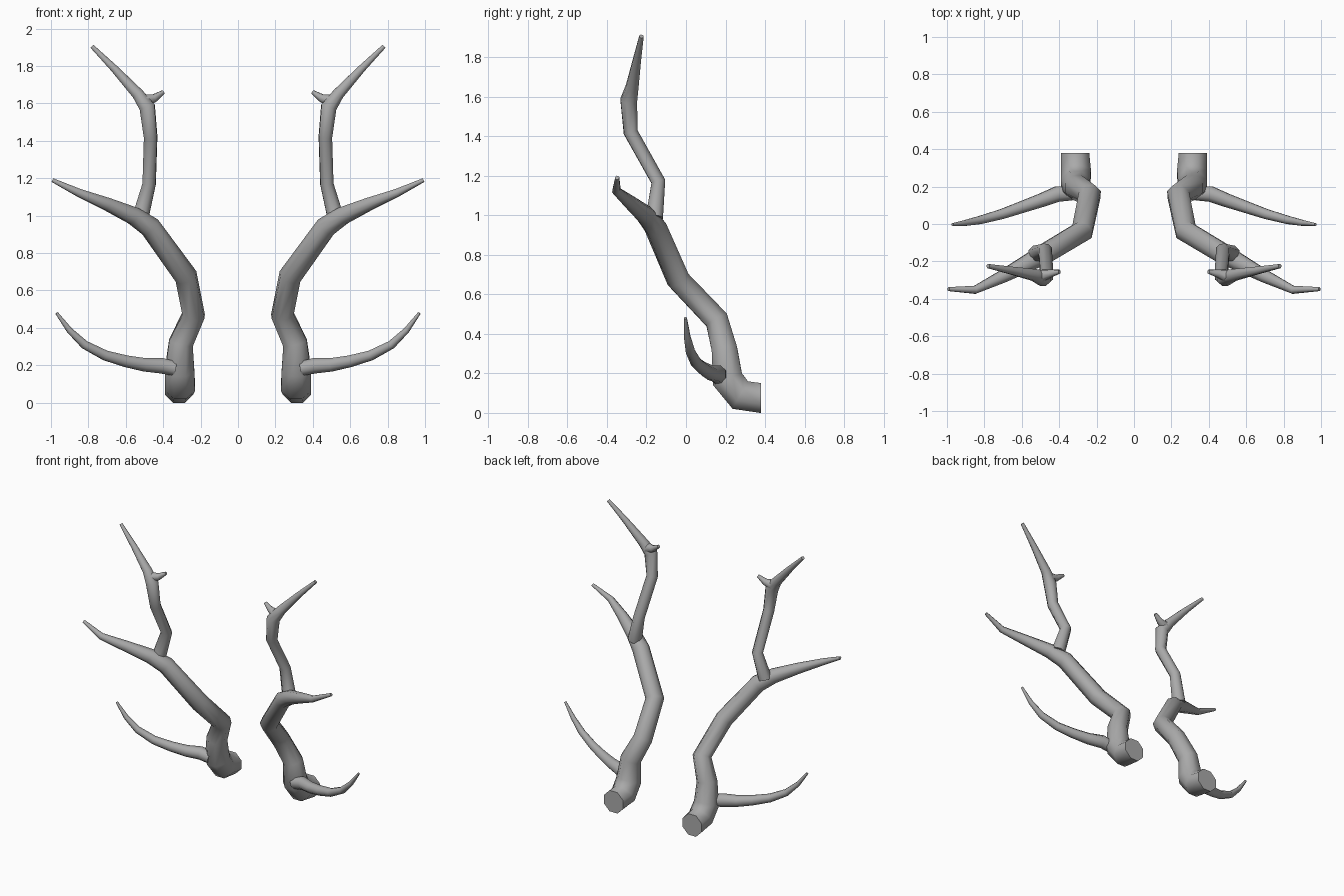
import bpy, bmesh, math
from mathutils import Vector

if "Cube" in bpy.data.objects:
    bpy.data.objects.remove(bpy.data.objects["Cube"])

GREY = (0.4, 0.4, 0.4, 1)
mat = bpy.data.materials.new("antler grey")
mat.use_nodes = True
mat.diffuse_color = GREY
mat.node_tree.nodes["Principled BSDF"].inputs["Base Color"].default_value = GREY


def tube(name, path, side, first_dir=None, sides=8):
    """Sweep a tapering ring along (x, y, z, radius) points."""
    bm = bmesh.new()
    pts = [Vector((side * x, y, z)) for x, y, z, r in path]
    steps = [(b - a).normalized() for a, b in zip(pts, pts[1:])]
    u, rings = None, []
    for i, p in enumerate(pts):
        t = (steps[max(i - 1, 0)] + steps[min(i, len(steps) - 1)]).normalized()
        if i == 0 and first_dir:
            t = Vector(first_dir)
        if u is None:
            u = Vector((side, 0, 0)) if abs(t.x) < 0.8 else Vector((0, 0, 1))
        u = (u - t * u.dot(t)).normalized()
        v = t.cross(u)
        angles = [math.tau * (k + 0.5) / sides for k in range(sides)]
        rings.append([bm.verts.new(p + path[i][3] * (u * math.cos(a) + v * math.sin(a)))
                      for a in angles])
    for a, b in zip(rings, rings[1:]):
        for k in range(sides):
            n = (k + 1) % sides
            bm.faces.new((a[k], a[n], b[n], b[k]))
    bm.faces.new(rings[0])
    bm.faces.new(rings[-1])
    bmesh.ops.recalc_face_normals(bm, faces=bm.faces)
    mesh = bpy.data.meshes.new(name)
    bm.to_mesh(mesh)
    bm.free()
    mesh.materials.append(mat)
    ob = bpy.data.objects.new(name, mesh)
    bpy.context.collection.objects.link(ob)
    bpy.ops.object.select_all(action="DESELECT")
    ob.select_set(True)
    bpy.context.view_layer.objects.active = ob
    bpy.ops.object.shade_smooth_by_angle(angle=math.radians(60))


# Main beam, from the base at the back to the outer tip
beam = [(0.315, 0.38, 0.075, 0.082), (0.31, 0.275, 0.09, 0.086),
        (0.312, 0.21, 0.17, 0.085), (0.305, 0.195, 0.32, 0.07),
        (0.237, 0.155, 0.47, 0.064), (0.278, -0.04, 0.675, 0.062),
        (0.47, -0.155, 0.94, 0.058), (0.56, -0.205, 1.0, 0.05),
        (0.70, -0.28, 1.062, 0.037), (0.85, -0.352, 1.122, 0.023),
        (0.992, -0.348, 1.19, 0.011)]
# Upright tine with its long end
upright = [(0.522, -0.16, 0.99, 0.047), (0.475, -0.14, 1.17, 0.038),
           (0.467, -0.28, 1.42, 0.038), (0.485, -0.29, 1.58, 0.045),
           (0.535, -0.272, 1.65, 0.034), (0.66, -0.248, 1.785, 0.022),
           (0.78, -0.225, 1.905, 0.012)]
# Short spur near the top
spur = [(0.50, -0.278, 1.615, 0.036), (0.448, -0.265, 1.628, 0.023),
        (0.398, -0.255, 1.662, 0.011)]
# Brow tine sweeping out low down
brow = [(0.335, 0.165, 0.182, 0.042), (0.41, 0.16, 0.198, 0.045),
        (0.50, 0.125, 0.203, 0.039), (0.60, 0.09, 0.222, 0.034),
        (0.71, 0.052, 0.253, 0.029), (0.82, 0.022, 0.31, 0.024),
        (0.90, 0.006, 0.386, 0.017), (0.97, -0.003, 0.48, 0.008)]

for label, side in (("left", 1), ("right", -1)):
    tube(label + "_main_beam", beam, side, (0, -1, 0))
    tube(label + "_upright_tine", upright, side)
    tube(label + "_top_spur", spur, side)
    tube(label + "_brow_tine", brow, side)
